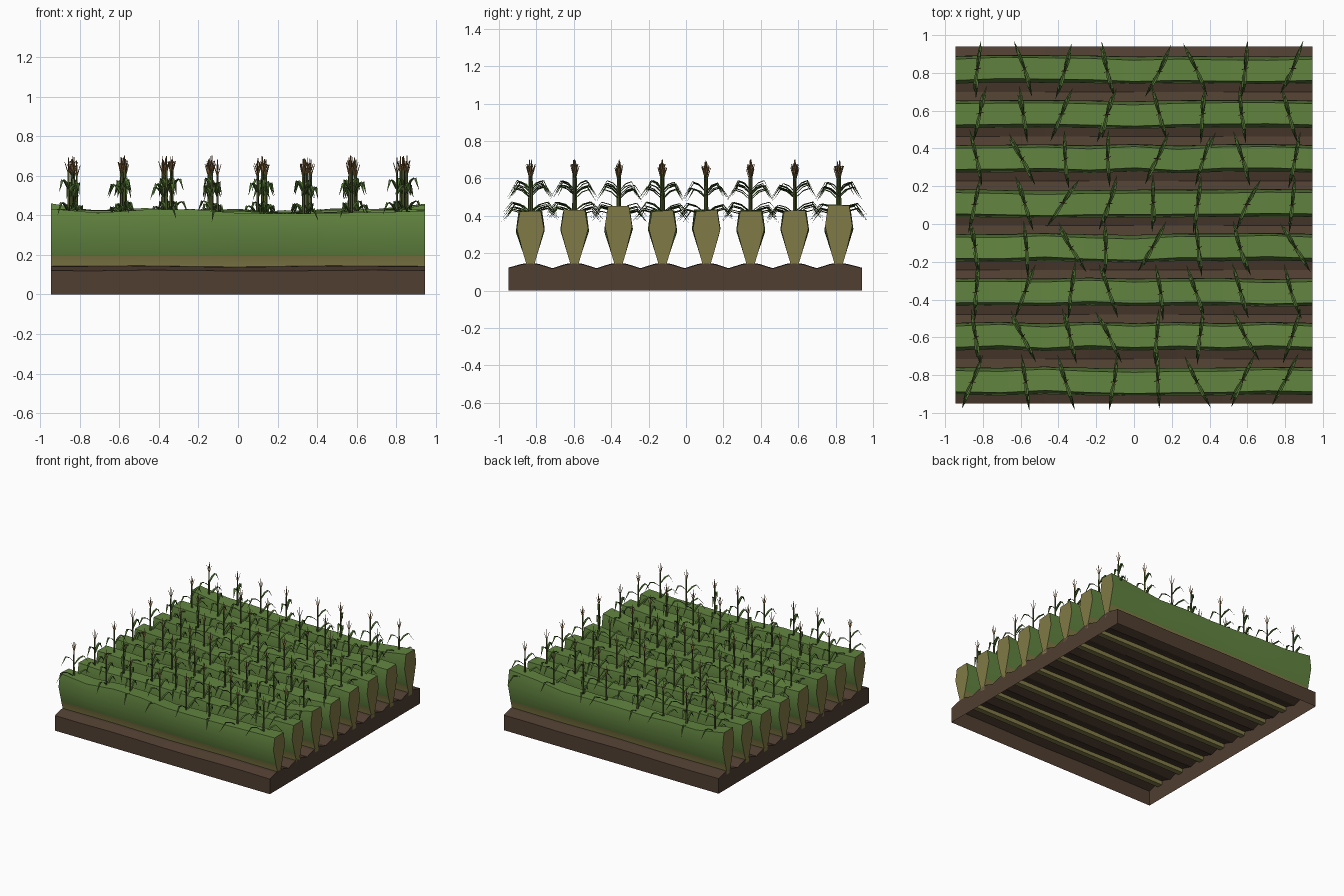
import bpy, bmesh, math, random
from mathutils import Vector

if "Cube" in bpy.data.objects:
    bpy.data.objects.remove(bpy.data.objects["Cube"])

random.seed(4)


def srgb(r, g, b):
    f = lambda c: c / 12.92 if c <= 0.04045 else ((c + 0.055) / 1.055) ** 2.4
    return (f(r / 255), f(g / 255), f(b / 255), 1)


def material(name, *rgb):
    m = bpy.data.materials.new(name)
    m.diffuse_color = srgb(*rgb)
    m.use_nodes = True
    m.node_tree.nodes["Principled BSDF"].inputs["Base Color"].default_value = m.diffuse_color
    return m


SOIL = material("soil brown", 80, 62, 49)
CROP = material("crop green", 98, 132, 64)
DRY = material("dry olive", 128, 122, 70)
LEAF = material("leaf green", 76, 108, 48)
STALK = material("stalk green", 88, 100, 52)
TASSEL = material("tassel tan", 150, 116, 70)

HALF = 0.945
ROWS = [-0.832 + 0.2355 * i for i in range(8)]
COLS = [-0.83 + 0.2365 * i for i in range(8)]
SEG = 8


def finish(name, bm, mats, smooth=False):
    mesh = bpy.data.meshes.new(name)
    bm.to_mesh(mesh)
    bm.free()
    ob = bpy.data.objects.new(name, mesh)
    bpy.context.collection.objects.link(ob)
    for m in mats:
        mesh.materials.append(m)
    if smooth:
        bpy.ops.object.select_all(action='DESELECT')
        ob.select_set(True)
        bpy.context.view_layer.objects.active = ob
        bpy.ops.object.shade_smooth_by_angle(angle=math.radians(30))
    return ob


def bridge(bm, a, b, closed, mat=0):
    n = len(a)
    for i in range(n if closed else n - 1):
        j = (i + 1) % n
        f = bm.faces.new((a[i], a[j], b[j], b[i]))
        f.material_index = mat


# Ridged soil: open-bottomed shell with furrows between the rows
def build_soil():
    bm = bmesh.new()
    profile = [(-0.95, 0), (-0.95, 0.12)]
    for i, y in enumerate(ROWS):
        profile += [(y - 0.045, 0.14), (y, 0.145), (y + 0.045, 0.14)]
        profile.append((y + 0.118, 0.117) if i < 7 else (0.94, 0.12))
    profile.append((0.94, 0))
    rings = []
    for s in range(SEG + 1):
        x = -HALF + 2 * HALF * s / SEG
        ring = []
        for y, z in profile:
            wave = 0.003 * math.sin(6 * x + 9 * y) if 0 < s < SEG and z else 0
            ring.append(bm.verts.new((x, y, z + wave)))
        rings.append(ring)
    for a, b in zip(rings, rings[1:]):
        bridge(bm, b, a, False)
    # end walls as strips under the ridges
    for ring, flip in ((rings[0], False), (rings[-1], True)):
        top = ring[1:-1]
        base = [ring[0]] + [bm.verts.new((v.co.x, v.co.y, 0)) for v in top[1:-1]] + [ring[-1]]
        bridge(bm, *((base, top) if flip else (top, base)), False)
    finish("soil_bed", bm, [SOIL])


# Crop row: wavy hedge-like strip, olive at the foot and on the cut ends
def build_row(i, y0):
    bm = bmesh.new()
    half = [(0.022, 0.113), (0.024, 0.15), (0.039, 0.20), (0.073, 0.325), (0.056, 0.422)]
    profile = half + [(-w, z) for w, z in reversed(half)]
    rings = []
    for s in range(SEG + 1):
        x = -HALF + 2 * HALF * s / SEG
        shift = random.uniform(-0.01, 0.01) if 0 < s < SEG else 0
        lift = random.uniform(-0.018, 0.01)
        if s in (0, SEG):
            lift = 0.006
        if (i, s) in ((2, SEG), (7, SEG), (7, 0)):
            lift = 0.033
        ring = []
        for w, z in profile:
            k = max(0, (z - 0.2) / 0.22)
            tilt = random.uniform(-0.006, 0.006) * k
            ring.append(bm.verts.new((x, y0 + w + shift * k, z + lift * k + tilt)))
        rings.append(ring)
    for a, b in zip(rings, rings[1:]):
        bridge(bm, a, b, True)
    bm.faces.new(list(reversed(rings[0])))
    bm.faces.new(rings[-1])
    bmesh.ops.recalc_face_normals(bm, faces=bm.faces)
    for f in bm.faces:
        if abs(f.normal.x) > 0.9 or f.calc_center_median().z < 0.2:
            f.material_index = 1
    finish(f"crop_row_{i + 1}", bm, [CROP, DRY], True)


def spike(bm, a, b, r0, r1, mat, sides=4):
    a, b = Vector(a), Vector(b)
    rings = []
    for p, r in ((a, r0), (b, r1)):
        rings.append([bm.verts.new(p + Vector((r * math.cos(t), r * math.sin(t), 0)))
                      for t in (2 * math.pi * k / sides for k in range(sides))])
    bridge(bm, rings[0], rings[1], True, mat)
    bm.faces.new(rings[1]).material_index = mat


# Arching leaf: folded ribbon that rises, then droops to a point
def leaf(bm, origin, yaw, base, length, rise, drop, width):
    d = Vector((math.cos(yaw), math.sin(yaw), 0))
    side = Vector((-d.y, d.x, 0))
    path = [(0, 0, 0.6), (0.35, rise * 0.75, 1), (0.65, rise, 0.85), (1, rise - drop, 0.05)]
    prev = None
    for t, z, w in path:
        c = origin + d * length * t + Vector((0, 0, base + z))
        h = side * width * w / 2
        up = Vector((0, 0, 0.25 * width * w))
        cur = [bm.verts.new(c - h + up), bm.verts.new(c), bm.verts.new(c + h + up)]
        if prev:
            bridge(bm, prev, cur, False, 1)
        prev = cur


# Corn plant: stalk, alternating leaves and a tassel
def build_plants(i, y0):
    bm = bmesh.new()
    for x0 in COLS:
        o = Vector((x0 + random.uniform(-0.03, 0.03), y0 + random.uniform(-0.008, 0.008), 0))
        dz = random.uniform(-0.015, 0.012)
        yaw = math.pi / 2 + random.uniform(-0.55, 0.55) + random.choice((0, math.pi))
        spike(bm, o + Vector((0, 0, 0.36)), o + Vector((0, 0, 0.62 + dz)), 0.008, 0.005, 0, 5)
        for k, (base, length) in enumerate(((0.385, 0.155), (0.41, 0.15), (0.50, 0.125), (0.525, 0.105))):
            leaf(bm, o, yaw + k * math.pi + random.uniform(-0.08, 0.08),
                 base + dz, length, 0.05, 0.06, 0.02)
        top = o + Vector((0, 0, 0.605 + dz))
        spike(bm, top, top + Vector((0, 0, 0.085)), 0.004, 0.002, 2)
        for k in range(4):
            a = yaw + k * math.pi / 2 + 0.4
            tip = Vector((0.019 * math.cos(a), 0.019 * math.sin(a), 0.06))
            spike(bm, top, top + tip, 0.003, 0.0015, 2)
    finish(f"corn_plants_{i + 1}", bm, [STALK, LEAF, TASSEL])


build_soil()
for i, y in enumerate(ROWS):
    build_row(i, y)
    build_plants(i, y)
